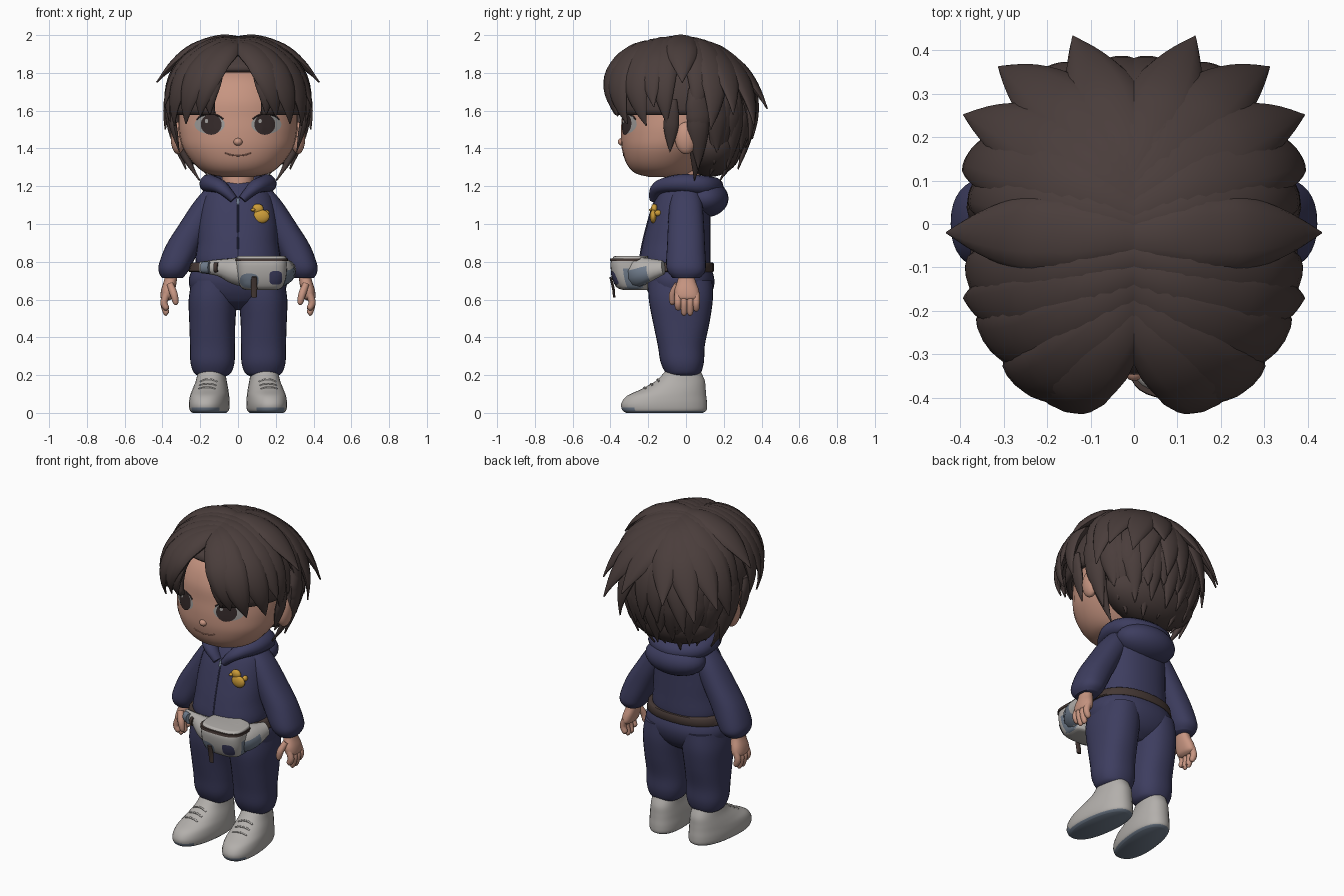
import bpy, bmesh, math
from mathutils import Vector
from mathutils.bvhtree import BVHTree

cube = bpy.data.objects.get("Cube")
if cube:
    bpy.data.objects.remove(cube)

def material(name, r, g, b):
    m = bpy.data.materials.new(name)
    m.use_nodes = True
    m.diffuse_color = (r, g, b, 1)
    bsdf = m.node_tree.nodes["Principled BSDF"]
    bsdf.inputs["Base Color"].default_value = (r, g, b, 1)
    bsdf.inputs["Roughness"].default_value = 0.8
    return m

HAIR = material("dark brown hair", .068, .047, .044)
SKIN = material("warm skin", .57, .3, .22)
LIP = material("lip brown", .38, .18, .13)
NAVY = material("navy cloth", .047, .047, .115)
GREY = material("light grey", .45, .43, .41)
SLATE = material("slate blue grey", .16, .2, .26)
STRAP = material("strap brown", .06, .04, .035)
GOLD = material("gold yellow", .6, .33, .04)
IRIS = material("dark eye", .035, .023, .023)
WHITE = material("eye grey white", .34, .33, .32)

def finish(name, bm, *mats):
    me = bpy.data.meshes.new(name)
    bm.to_mesh(me)
    bm.free()
    for m in mats:
        me.materials.append(m)
    me.polygons.foreach_set("use_smooth", [True] * len(me.polygons))
    me.set_sharp_from_angle(angle=math.radians(50))
    ob = bpy.data.objects.new(name, me)
    bpy.context.collection.objects.link(ob)
    return ob

def smooth(rows, steps=5):
    """Catmull-Rom resampling of a list of tuples."""
    out, n = [], len(rows)
    for i in range(n - 1):
        a, b, c, d = (rows[max(0, min(n - 1, i + k))] for k in (-1, 0, 1, 2))
        for j in range(steps):
            t = j / steps
            out.append(tuple(.5 * (2*q + (r-p)*t + (2*p-5*q+4*r-s)*t*t + (3*q-p-3*r+s)*t**3)
                             for p, q, r, s in zip(a, b, c, d)))
    return out + [tuple(rows[-1])]

def skin_rings(name, rings, *mats):
    bm = bmesh.new()
    vs = [[bm.verts.new(p) for p in ring] for ring in rings]
    n = len(vs[0])
    for a, b in zip(vs, vs[1:]):
        for k in range(n):
            bm.faces.new((a[k], a[(k+1) % n], b[(k+1) % n], b[k]))
    bm.faces.new(vs[0])
    bm.faces.new(vs[-1])
    bmesh.ops.recalc_face_normals(bm, faces=bm.faces)
    return finish(name, bm, *mats)

def oval(n=32, e=.88):
    for k in range(n):
        c, s = math.cos(math.tau*k/n), math.sin(math.tau*k/n)
        yield math.copysign(abs(c)**e, c), math.copysign(abs(s)**e, s)

def loft(name, rows, *mats, e=.88, steps=5):
    """Rows are height, centre x, front y, back y, half width."""
    return skin_rings(name, [[(cx + rx*c, (f+b)/2 + (b-f)/2*s, z) for c, s in oval(e=e)]
                             for z, cx, f, b, rx in smooth(rows, steps)], *mats)

def sweep(name, pts, widths, depths, ups, mat, n=10):
    rings = []
    for i, p in enumerate(pts):
        t = (pts[min(i+1, len(pts)-1)] - pts[max(i-1, 0)]).normalized()
        side = t.cross(ups[i]).normalized()
        up = side.cross(t)
        rings.append([p + side*widths[i]*c + up*depths[i]*s for c, s in oval(n, 1)])
    return skin_rings(name, rings, mat)

def tube(name, rows, mat, up=(0, 1, 0), steps=5):
    """Rows are x, y, z, width and depth."""
    rows = smooth(rows, steps)
    return sweep(name, [Vector(r[:3]) for r in rows], [r[3] for r in rows],
                 [r[4] for r in rows], [Vector(up)] * len(rows), mat, 12)

def ball(name, loc, size, mat):
    bm = bmesh.new()
    bmesh.ops.create_uvsphere(bm, u_segments=24, v_segments=16, radius=1)
    for v in bm.verts:
        v.co = Vector(a*b + c for a, b, c in zip(v.co, size, loc))
    return finish(name, bm, mat)

def tree_of(ob):
    bm = bmesh.new()
    bm.from_mesh(ob.data)
    tree = BVHTree.FromBMesh(bm)
    bm.free()
    return tree

def on_front(tree, x, z, off=.004):
    hit = tree.ray_cast(Vector((x, -2, z)), Vector((0, 1, 0)))[0]
    if hit is None:
        hit = tree.find_nearest(Vector((x, -.4, z)))[0]
    return hit - Vector((0, off, 0))

def plate(name, tree, x, z, rx, rz, mat, off=.004, e=1):
    """Thin patch that follows the front of a surface."""
    bm = bmesh.new()
    rings = [[bm.verts.new(on_front(tree, x + rx*c*k/4, z + rz*s*k/4, off))
              for c, s in oval(28, e)] for k in (1, 2, 3, 4)]
    bm.faces.new(rings[0])
    for a, b in zip(rings, rings[1:]):
        for k in range(28):
            bm.faces.new((a[k], b[k], b[(k+1) % 28], a[(k+1) % 28]))
    return finish(name, bm, mat)

# Head, neck and face
head = loft("head", [(1.25, 0, -.2, .0, .09), (1.27, 0, -.27, .03, .17), (1.32, 0, -.315, .08, .235),
                     (1.4, 0, -.34, .15, .29), (1.48, 0, -.345, .22, .312), (1.56, 0, -.34, .25, .315),
                     (1.66, 0, -.33, .26, .305), (1.76, 0, -.28, .24, .26), (1.83, 0, -.18, .17, .17),
                     (1.86, 0, -.06, .05, .05)], SKIN, e=.95)
face = tree_of(head)
loft("neck", [(1.1, 0, -.12, .08, .085), (1.3, 0, -.11, .08, .085)], SKIN)
ball("nose", (0, -.336, 1.435), (.024, .025, .021), SKIN)
arc = [on_front(face, .07*t/6, 1.362 + .014*(t/6)**2, 0) for t in range(-6, 7)]
tube("smile", [(*p, .0035, .003) for p in arc], LIP, steps=2)
for s, side in ((1, "left"), (-1, "right")):
    plate(side + "_eye_white", face, s*.15, 1.527, .08, .05, WHITE, .003)
    plate(side + "_iris", face, s*.142, 1.527, .055, .055, IRIS, .006)
    plate(side + "_eye_glint", face, s*.142 - .025, 1.545, .009, .011, WHITE, .008)
    lash = [on_front(face, s*(.148 + .08*math.cos(a)), 1.528 + .054*math.sin(a), .003)
            for a in (.5, .9, 1.3, 1.8, 2.2, 2.6)]
    tube(side + "_lash", [(*p, .004, .004) for p in lash], IRIS)
    ball(side + "_ear", (s*.318, .0, 1.455), (.038, .058, .085), SKIN)

# Hair cap under the locks
C, R = Vector((0, -.04, 1.64)), Vector((.36, .375, .33))
bm = bmesh.new()
bmesh.ops.create_uvsphere(bm, u_segments=48, v_segments=32, radius=1)
for v in bm.verts:
    v.co = C + v.co * R * .985
def bald(p):
    return not (p.z > 1.82 or (p.z > 1.57 and abs(p.x) > .15) or (p.y > .07 and p.z > 1.33))
bmesh.ops.delete(bm, geom=[f for f in bm.faces if bald(f.calc_center_median())], context="FACES")
cap = finish("hair_cap", bm, HAIR)
cap.modifiers.new("thickness", "SOLIDIFY").thickness = .03
ball("nape_hair", (0, .13, 1.42), (.295, .17, .17), HAIR)

def lock(name, start, end, width, bulge=0, depth=.034):
    """Tapered lock that follows the dome of the head and flicks out at its tip."""
    norm = lambda p: Vector((p[i] - C[i]) / R[i] for i in range(3))
    a, b = norm(start).normalized(), norm(end)
    far, b = b.length, b.normalized()
    pts, ups, ws, ds = [], [], [], []
    for i in range(17):
        t = i / 16
        u = a.slerp(b, t)
        pts.append(C + u * R * (1 + (far - 1) * t**3 + bulge * math.sin(math.pi * t)))
        ups.append(Vector(u[k] / R[k] for k in range(3)).normalized())
        taper = 1 if t < .5 else 1.03 - ((t - .5) / .5)**1.6
        ws.append(width * taper * min(1, .6 + 1.3*t))
        ds.append(depth * max(taper, .12) * min(1, .65 + 2*t))
    sweep(name, pts, ws, ds, ups, HAIR, 12)

# Start x and y on the crown, tip position, half width, bulge
LOCKS = [(.1, -.3, .148, -.375, 1.58, .062, .05), (-.01, -.19, .2, -.36, 1.57, .08, .1),
         (-.01, -.17, .275, -.31, 1.53, .085, .09), (-.01, -.14, .335, -.21, 1.52, .085, .06),
         (-.01, -.11, .39, -.17, 1.62, .08, .03), (-.01, -.07, .355, -.1, 1.53, .075, .03),
         (-.01, -.03, .43, -.02, 1.75, .085, .04), (-.01, .0, .365, .05, 1.56, .07, .02),
         (-.01, .02, .385, .13, 1.5, .085, .02), (-.01, .05, .39, .25, 1.58, .09, 0),
         (-.01, .08, .31, .36, 1.52, .09, 0), (-.01, .1, .14, .43, 1.61, .085, 0),
         (-.01, .1, .05, .35, 1.45, .08, 0), (-.01, .09, .22, .33, 1.42, .08, 0)]
for s, side in ((1, "left"), (-1, "right")):
    for i, (x, y, ex, ey, ez, w, bulge) in enumerate(LOCKS):
        lock(f"{side}_hair_lock_{i}", (s*x, y, 1.97), (s*ex, ey, ez), w, bulge)
    lock(side + "_sideburn", (s*.34, -.07, 1.66), (s*.31, -.085, 1.38), .04, 0, .02)

# Rows of hanging locks at the back
for row, (rad, z, count) in enumerate(((.33, 1.38, 10), (.285, 1.29, 9), (.21, 1.23, 7))):
    for i in range(count):
        a = math.radians(-75 + 150 * i / (count - 1))
        d = Vector((math.sin(a), math.cos(a), 0))
        drop = .025 * (i % 2)
        lock(f"nape_lock_{row}_{i}", C + d*.35 + Vector((0, 0, .08)),
             d*rad + Vector((0, -.01, z + drop)), .066 - .006*row)

# Hooded top
torso = loft("torso", [(.74, 0, -.22, .12, .2), (.8, 0, -.245, .13, .225), (.9, 0, -.23, .13, .215),
                       (1.0, 0, -.205, .13, .21), (1.1, 0, -.175, .13, .195), (1.17, 0, -.145, .12, .165),
                       (1.22, 0, -.11, .1, .1)], NAVY)
chest = tree_of(torso)
half = [(.022, -.165, 1.13, .03, .022), (.09, -.14, 1.195, .045, .036), (.15, -.03, 1.215, .05, .048),
        (.13, .09, 1.205, .055, .052)]
tube("hood_collar", half + [(0, .14, 1.195, .06, .055)] + [(-r[0], *r[1:]) for r in half[::-1]],
     NAVY, up=(0, 0, 1))
ball("hood_back", (0, .1, 1.135), (.19, .125, .1), NAVY)
tube("zip", [(*on_front(chest, 0, z, 0), .004, .004) for z in (.82, .9, 1, 1.08, 1.14)], NAVY)
plate("zip_pull", chest, 0, 1.12, .007, .018, SLATE, .008, .5)

# Duck badge
for name, x, z, rx, rz in (("body", .123, 1.04, .044, .036), ("head", .105, 1.08, .03, .027),
                           ("tail", .152, 1.058, .014, .016), ("beak", .08, 1.075, .012, .009)):
    ball("badge_" + name, on_front(chest, x, z, .004), (rx, .018, rz), GOLD)

# Trousers
loft("trouser_seat", [(.545, 0, -.08, .05, .08), (.58, 0, -.155, .1, .16), (.62, 0, -.19, .13, .235),
                      (.67, 0, -.215, .148, .257), (.72, 0, -.225, .148, .258), (.79, 0, -.22, .125, .23)], NAVY)
for s, side in ((1, "left"), (-1, "right")):
    loft(side + "_trouser_leg", [(.7, s*.125, -.2, .14, .12), (.6, s*.133, -.197, .142, .128),
         (.48, s*.136, -.175, .125, .122), (.36, s*.135, -.15, .1, .119), (.27, s*.135, -.135, .095, .117),
         (.215, s*.135, -.11, .08, .1), (.195, s*.135, -.09, .06, .075)], NAVY)

    # Sleeves and hands
    loft(side + "_sleeve", [(1.2, s*.11, -.06, .06, .05), (1.12, s*.15, -.085, .085, .08),
         (1.0, s*.222, -.095, .095, .088), (.89, s*.285, -.1, .1, .094), (.79, s*.33, -.105, .105, .088),
         (.745, s*.343, -.095, .1, .076), (.715, s*.347, -.07, .075, .056)], NAVY)
    loft(side + "_palm", [(.75, s*.352, -.035, .04, .03), (.7, s*.358, -.045, .05, .034),
         (.65, s*.37, -.06, .068, .037), (.61, s*.378, -.055, .07, .032), (.595, s*.38, -.03, .04, .015)], SKIN)
    for i in range(4):
        y, tip = -.042 + .032*i, (.555, .53, .53, .55)[i]
        tube(f"{side}_finger_{i}", [(s*.378, y, .63, .019, .019), (s*.392, y, .585, .019, .019),
             (s*.38, y, tip, .016, .016), (s*.374, y, tip - .01, .006, .006)], SKIN)
    tube(side + "_thumb", [(s*.36, -.045, .68, .018, .018), (s*.34, -.07, .63, .02, .019),
         (s*.33, -.072, .585, .015, .015), (s*.33, -.07, .572, .005, .005)], SKIN)

    # Shoes with blue-grey soles
    shoe = loft(side + "_shoe", [(0, 0, -.32, .09, .085), (.015, 0, -.34, .11, .1), (.05, 0, -.345, .112, .104),
         (.09, 0, -.315, .108, .1), (.125, 0, -.24, .105, .092), (.17, 0, -.16, .1, .08),
         (.215, 0, -.115, .08, .072), (.235, 0, -.1, .07, .065)], GREY, SLATE)
    for p in shoe.data.polygons:
        p.material_index = int(p.center.z < .012 or (p.center.y < -.29 and p.center.z < .03))
    parts = [shoe]
    top = tree_of(shoe)
    for i in range(3):
        y = -.15 - .035*i
        pts = [top.ray_cast(Vector((x, y, 1)), Vector((0, 0, -1)))[0] for x in (-.045, -.02, 0, .02, .045)]
        parts.append(tube(f"{side}_lace_{i}", [(*p, .005, .005) for p in pts], GREY))
    for ob in parts:
        ob.location = (s*.138, 0, 0)
        ob.rotation_euler.z = s*.12

# Belt and waist pack
loft("belt", [(.745, 0, -.25, .143, .258), (.75, 0, -.256, .147, .262), (.79, 0, -.256, .147, .25),
              (.795, 0, -.25, .143, .245)], STRAP, steps=1)
body = tube("pack_body", [(-.2, -.215, .77, .03, .02), (-.1, -.255, .768, .045, .035), (0, -.28, .75, .075, .07),
     (.13, -.285, .745, .085, .08), (.23, -.24, .75, .08, .065), (.275, -.12, .77, .04, .03)], GREY)
pocket = loft("pack_pocket", [(.65, .125, -.33, -.2, .08), (.665, .125, -.365, -.2, .11), (.72, .125, -.39, -.2, .13),
              (.79, .125, -.4, -.2, .135), (.825, .125, -.385, -.2, .13), (.83, .125, -.37, -.2, .12)],
              GREY, SLATE, e=.65)
body.data.materials.append(SLATE)
for ob in (body, pocket):
    for p in ob.data.polygons:
        p.material_index = int(p.center.x > .225 and -.32 < p.center.y < -.2 and p.center.z < .76)
loft("pack_zip_rim", [(.803, .125, -.404, -.2, .139), (.818, .125, -.402, -.2, .139)], STRAP, e=.65, steps=1)
front = tree_of(pocket)
plate("pack_navy_patch", front, .2, .715, .034, .036, NAVY, .004, .6)
plate("pack_slate_patch", front, .06, .7, .05, .038, SLATE, .004, .8)
tube("pack_tag", [(.085, -.4, .72, .014, .006), (.085, -.385, .66, .017, .007), (.085, -.38, .61, .014, .006)], STRAP)
tube("strap_buckle", [(-.19, -.24, .77, .03, .02), (-.15, -.262, .77, .032, .022)], SLATE)
tube("strap_slider", [(-.125, -.275, .77, .026, .016), (-.105, -.283, .77, .026, .016)], STRAP)
